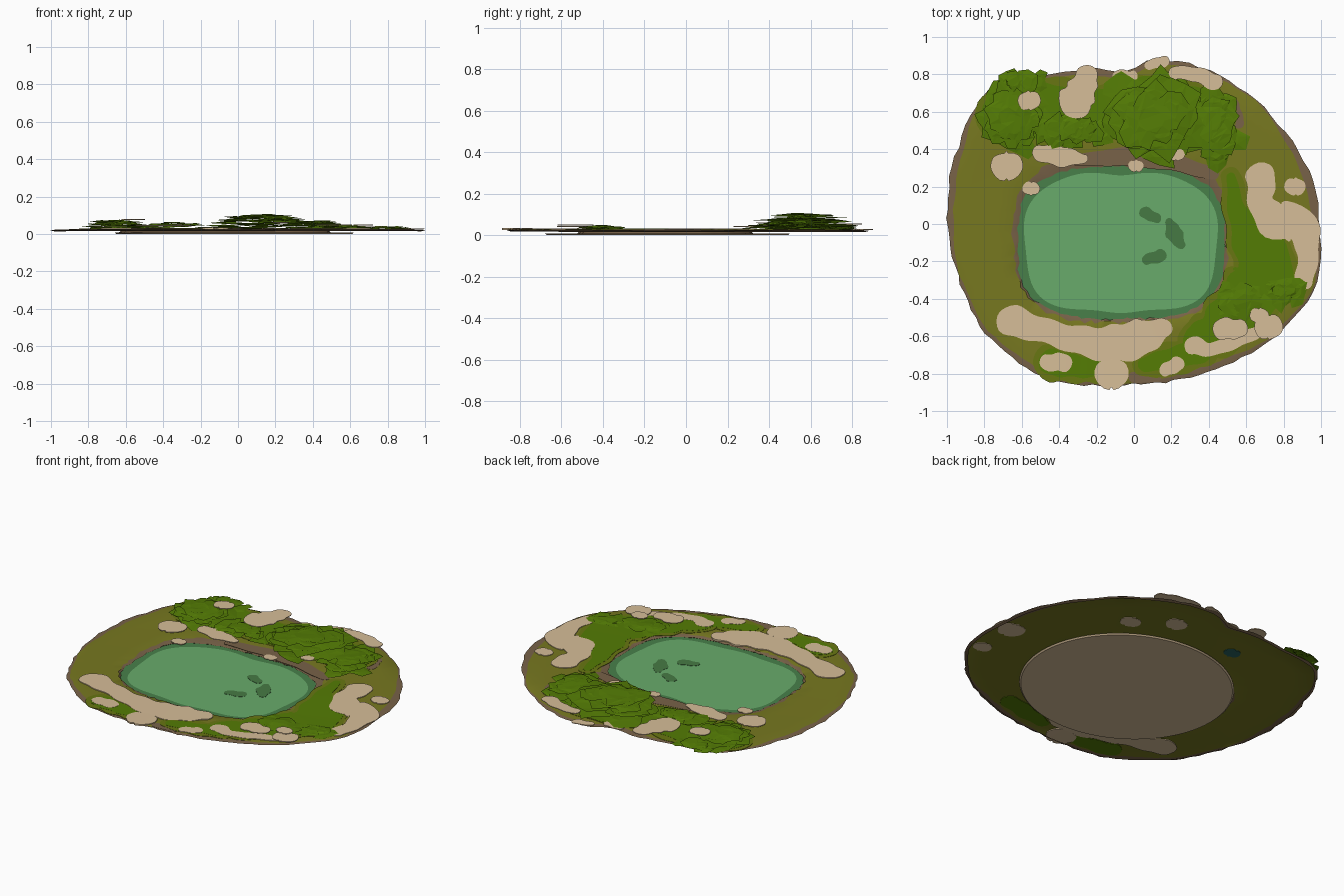
import bpy, bmesh, random
from math import sin, cos, pi, tau, atan2, hypot
from mathutils import Vector

random.seed(7)
if "Cube" in bpy.data.objects:
    bpy.data.objects.remove(bpy.data.objects["Cube"])


def material(name, rgb):
    """Flat material from display colour levels, stored as linear values."""
    lin = [((c / 255 + .055) / 1.055) ** 2.4 for c in rgb] + [1]
    m = bpy.data.materials.new(name)
    m.use_nodes = True
    m.diffuse_color = lin
    bsdf = m.node_tree.nodes["Principled BSDF"]
    bsdf.inputs["Base Color"].default_value = lin
    bsdf.inputs["Roughness"].default_value = .9
    return m


OLIVE = material("olive_grass", (119, 120, 32))
MID = material("mid_grass", (104, 118, 18))
GREEN = material("moss_green", (84, 124, 4))
SAND = material("sand", (214, 189, 152))
SOIL = material("brown_soil", (120, 98, 72))
WATER = material("water", (104, 171, 107))
EDGE = material("deep_water", (72, 128, 74))
WEED = material("dark_weed", (70, 122, 68))
TEAL = material("dark_teal", (40, 100, 95))

CENTRE = Vector((-.07, -.1))


def ground(x, y):
    return .026 + .002 * sin(3 * x + 1) * cos(3 * y) + .04 * max(0, -y - .55) ** 2


def finish(name, bm, mats, smooth=False):
    bmesh.ops.recalc_face_normals(bm, faces=bm.faces)
    me = bpy.data.meshes.new(name)
    bm.to_mesh(me)
    bm.free()
    for m in mats:
        me.materials.append(m)
    ob = bpy.data.objects.new(name, me)
    bpy.context.collection.objects.link(ob)
    if smooth:
        bpy.ops.object.select_all(action='DESELECT')
        ob.select_set(True)
        bpy.context.view_layer.objects.active = ob
        bpy.ops.object.shade_smooth_by_angle()


def bridge(bm, a, b, index=0):
    for i in range(len(a)):
        j = (i + 1) % len(a)
        bm.faces.new((a[i], a[j], b[j], b[i])).material_index = index


# Outer shoreline, described by polar distance around the pond centre
shore = [(-1, 0), (-.95, .38), (-.86, .62), (-.74, .76), (-.45, .8), (-.25, .83),
         (-.05, .81), (.1, .88), (.3, .86), (.5, .77), (.66, .67), (.8, .5), (.91, .34),
         (.97, .18), (.99, 0), (1, -.2), (.97, -.35), (.87, -.48), (.7, -.65), (.5, -.75),
         (.25, -.83), (0, -.86), (-.2, -.86), (-.5, -.82), (-.65, -.72), (-.8, -.58),
         (-.9, -.38), (-.97, -.2)]
polar = sorted((atan2(y - CENTRE.y, x - CENTRE.x), hypot(x - CENTRE.x, y - CENTRE.y))
               for x, y in shore)
polar = [(polar[-1][0] - tau, polar[-1][1])] + polar + [(polar[0][0] + tau, polar[0][1])]


def outer_radius(a):
    for (a0, r0), (a1, r1) in zip(polar, polar[1:]):
        if a0 <= a <= a1:
            return r0 + (r1 - r0) * (a - a0) / (a1 - a0)


def pond_radius(a):
    # Rounded rectangle
    return (abs(cos(a) / .555) ** 3 + abs(sin(a) / .41) ** 3) ** (-1 / 3)


N = 112
angles = [-pi + tau * (i + .5) / N for i in range(N)]


def ring(bm, radius, height):
    verts = []
    for a in angles:
        p = CENTRE + Vector((cos(a), sin(a))) * radius(a)
        verts.append(bm.verts.new((*p, height(*p) if callable(height) else height)))
    return verts


# Bank: soil lip, grass, soil rim
lip = {a: .018 + .05 * max(0, sin(a)) + random.uniform(-.012, .012) for a in angles}
rim = {a: .026 + .014 * sin(5 * a) + random.uniform(-.006, .006) for a in angles}
fray = {a: random.uniform(-.01, .006) for a in angles}


def grass_edge(t):
    def radius(a):
        r0 = pond_radius(a) + lip[a]
        r1 = outer_radius(a) - rim[a]
        return r0 + (r1 - r0) * t
    return radius


bm = bmesh.new()
loops = [ring(bm, lambda a: pond_radius(a) + .015, .006),
         ring(bm, lambda a: pond_radius(a) + fray[a], .017)]
loops += [ring(bm, grass_edge(t / 4), ground) for t in range(5)]
loops += [ring(bm, lambda a: outer_radius(a) + fray[a], lambda x, y: ground(x, y) - .004),
          ring(bm, lambda a: outer_radius(a) - .02, lambda x, y: ground(x, y) - .01)]
for i, (a, b) in enumerate(zip(loops, loops[1:])):
    bridge(bm, a, b, 0 if 2 <= i <= 5 else 1)
finish("bank", bm, [OLIVE, SOIL], True)

# Shallow sandy bed under the water
bm = bmesh.new()
bed = []
for scale, z in ((.985, 0), (1, .008)):
    bed.append([bm.verts.new((-.02 + .64 * scale * cos(a), -.09 + .59 * scale * sin(a), z))
                for a in angles])
bm.faces.new(bed[0])
bridge(bm, *bed)
finish("pond_bed", bm, [SAND], True)

# Water sheet with a darker margin
bm = bmesh.new()
outer = ring(bm, lambda a: pond_radius(a) + .02, .013)
inner = ring(bm, lambda a: pond_radius(a) - .042 + .008 * sin(7 * a), .013)
bridge(bm, outer, inner, 1)
bm.faces.new(inner)
finish("water", bm, [WATER, EDGE])


def spline(path, steps=7):
    pts = [Vector(p) for p in path]
    if len(pts) == 1:
        pts = [pts[0] - Vector((.012, 0, 0)), pts[0] + Vector((.012, 0, 0))]
    pts = [2 * pts[0] - pts[1]] + pts + [2 * pts[-1] - pts[-2]]
    out = []
    for a, b, c, d in zip(pts, pts[1:], pts[2:], pts[3:]):
        for k in range(steps):
            t = k / steps
            out.append(.5 * (2 * b + (c - a) * t + (2 * a - 5 * b + 4 * c - d) * t * t
                             + (3 * b - a - 3 * c + d) * t ** 3))
    return out + [pts[-2]]


def patch(name, path, mat, top, bottom, grow=0, lift=None):
    """Thin rounded plate swept along (x, y, radius) points."""
    pts = spline(path)
    phase = random.uniform(0, tau)
    stations = []
    for i, p in enumerate(pts):
        t = (pts[min(i + 1, len(pts) - 1)] - pts[max(i - 1, 0)]).to_2d().normalized()
        r = p.z + grow
        caps = [0]
        if i == 0:
            caps = [-1.5, -1.3, -1, -.7, -.35, 0]
        elif i == len(pts) - 1:
            caps = [0, .35, .7, 1, 1.3, 1.5]
        stations += [(p.to_2d() + t * r * sin(c), t.orthogonal(), r * cos(c)) for c in caps]
    bm = bmesh.new()
    sections = []
    for i, (p, n, r) in enumerate(stations):
        wob = .09 * r * sin(i * .9 + phase)
        sides = [p + n * (r + wob), p - n * (r - wob)]
        corners = [(sides[0], top), (sides[1], top), (sides[1], bottom), (sides[0], bottom)]
        sections.append([bm.verts.new((*q, (ground(*q) if lift is None else lift) + h))
                         for q, h in corners])
    for a, b in zip(sections, sections[1:]):
        bridge(bm, a, b)
    bm.faces.new(sections[0])
    bm.faces.new(sections[-1])
    finish(name, bm, [mat])


# Bare soil and moss with a softer border colour
for path in ([(-.3, .34, .03), (-.05, .36, .05), (.2, .33, .045), (.42, .27, .035)],
             [(0, -.82, .03), (.12, -.82, .025)], [(.52, .62, .05), (.56, .54, .03)]):
    patch("bare_soil", path, SOIL, .002, .0005)
moss = [
    ([(.52, .25, .025), (.55, .08, .05), (.63, -.08, .11), (.7, -.24, .16),
      (.62, -.4, .15), (.46, -.56, .12), (.34, -.62, .08)], .001),
    ([(-.44, -.74, .07), (-.32, -.76, .06), (-.2, -.77, .05)], -.003),
    ([(.06, -.75, .04), (.2, -.72, .06), (.36, -.68, .06)], -.003),
    ([(-.7, .58, .12), (-.5, .6, .16), (-.2, .6, .12), (.1, .61, .17), (.4, .58, .12)], .001),
]
for path, bottom in moss:
    patch("moss_border", path, MID, .003, .001, .03)
    patch("moss", path, GREEN, .004, bottom)

# Sand: top height and underside height set which sides it shows on
both, above, below = (.005, -.0045), (.005, .001), (-.001, -.004)
sand = [
    ([(-.65, -.52, .085), (-.48, -.57, .065), (-.3, -.62, .075), (-.13, -.64, .095),
      (.03, -.61, .1), (.15, -.56, .055)], both),
    ([(.68, .25, .08), (.68, .12, .07), (.75, .02, .095), (.88, 0, .1),
      (.93, -.14, .06), (.91, -.3, .05)], above),
    ([(.89, -.04, .07)], below), ([(.89, -.3, .045)], below),
    ([(.42, .47, .05)], below), ([(.2, .62, .055)], below),
    ([(.86, .2, .045)], above), ([(-.12, -.8, .08)], both),
    ([(-.46, -.74, .045), (-.38, -.74, .05)], above),
    ([(.17, -.78, .035), (.23, -.75, .04)], above),
    ([(.32, -.65, .05), (.42, -.67, .035), (.55, -.62, .04), (.68, -.57, .03)], above),
    ([(-.55, .19, .035)], above), ([(.01, .31, .03)], above),
    ([(-.08, .79, .035), (-.01, .79, .03)], above),
    ([(.08, .85, .025), (.16, .87, .03)], above),
]
for path, (top, bottom) in sand:
    patch("sand_patch", path, SAND, top, bottom)
patch("teal_underside_patch", [(-.26, .57, .04)], TEAL, -.001, -.004)

# Sand lying on raised mats
for path, lift in (([(-.56, .66, .05)], .078), ([(-.68, .31, .075)], .042),
                   ([(-.25, .79, .06), (-.28, .72, .08), (-.31, .66, .095)], .052),
                   ([(-.5, .38, .045), (-.38, .36, .055), (-.27, .35, .025)], .046),
                   ([(.22, .81, .035), (.33, .8, .04), (.43, .76, .045)], .055),
                   ([(.48, -.56, .06), (.56, -.56, .05)], .048), ([(.23, .37, .03)], .062),
                   ([(.67, -.49, .04)], .048), ([(.72, -.55, .065)], .042)):
    patch("raised_sand", path, SAND, .002, -.002, 0, lift)

# Weed shadows on the water
for path in ([(.06, .06, .032), (.12, .03, .026)],
             [(.19, .01, .022), (.215, -.05, .045), (.25, -.11, .025)],
             [(.07, -.19, .028), (.14, -.17, .035)]):
    patch("weed_shadow", path, WEED, .001, -.001, 0, .0135)


def leaf_mats(name, cx, cy, rx, ry, peak, count, size):
    """Stack of flat ragged leaf mats, reaching higher towards the middle."""
    bm = bmesh.new()
    for k in range(count):
        d = (1 - k / count) ** .5
        a = k * 2.4 + random.uniform(-.4, .4)
        x, y = cx + rx * d * cos(a), cy + ry * d * sin(a)
        z = .037 + (peak - .04) * (1 - d ** 2.2) - random.uniform(0, .003)
        n = random.randint(8, 12)
        s = size * random.uniform(.8, 1.25)
        tilt = Vector((random.uniform(-.05, .05), random.uniform(-.05, .05)))
        rings = []
        for f, low, high, drop in ((1, .6, 1.2, .004), (.5, .9, 1.1, 0)):
            row = []
            for i in range(n):
                b = tau * (i + random.uniform(-.3, .3)) / n
                q = Vector((cos(b), sin(b))) * s * f * random.uniform(low, high)
                row.append(bm.verts.new((x + q.x, y + q.y, z - drop + tilt.dot(q)
                                         + random.uniform(-.002, .002))))
            rings.append(row)
        bridge(bm, *rings)
        bm.faces.new(rings[1])
    bmesh.ops.triangulate(bm, faces=bm.faces)
    finish(name, bm, [GREEN])


leaf_mats("back_left_mats", -.65, .57, .12, .12, .08, 18, .09)
leaf_mats("back_left_low_mats", -.35, .5, .17, .04, .068, 12, .08)
leaf_mats("back_left_corner_mats", -.62, .76, .1, .02, .06, 7, .055)
leaf_mats("back_right_mats", .13, .57, .22, .15, .108, 26, .115)
leaf_mats("back_right_low_mats", .44, .52, .07, .17, .075, 16, .085)
leaf_mats("front_right_mats", .56, -.41, .07, .05, .052, 6, .08)
leaf_mats("front_right_low_mats", .8, -.36, .06, .03, .046, 5, .07)
